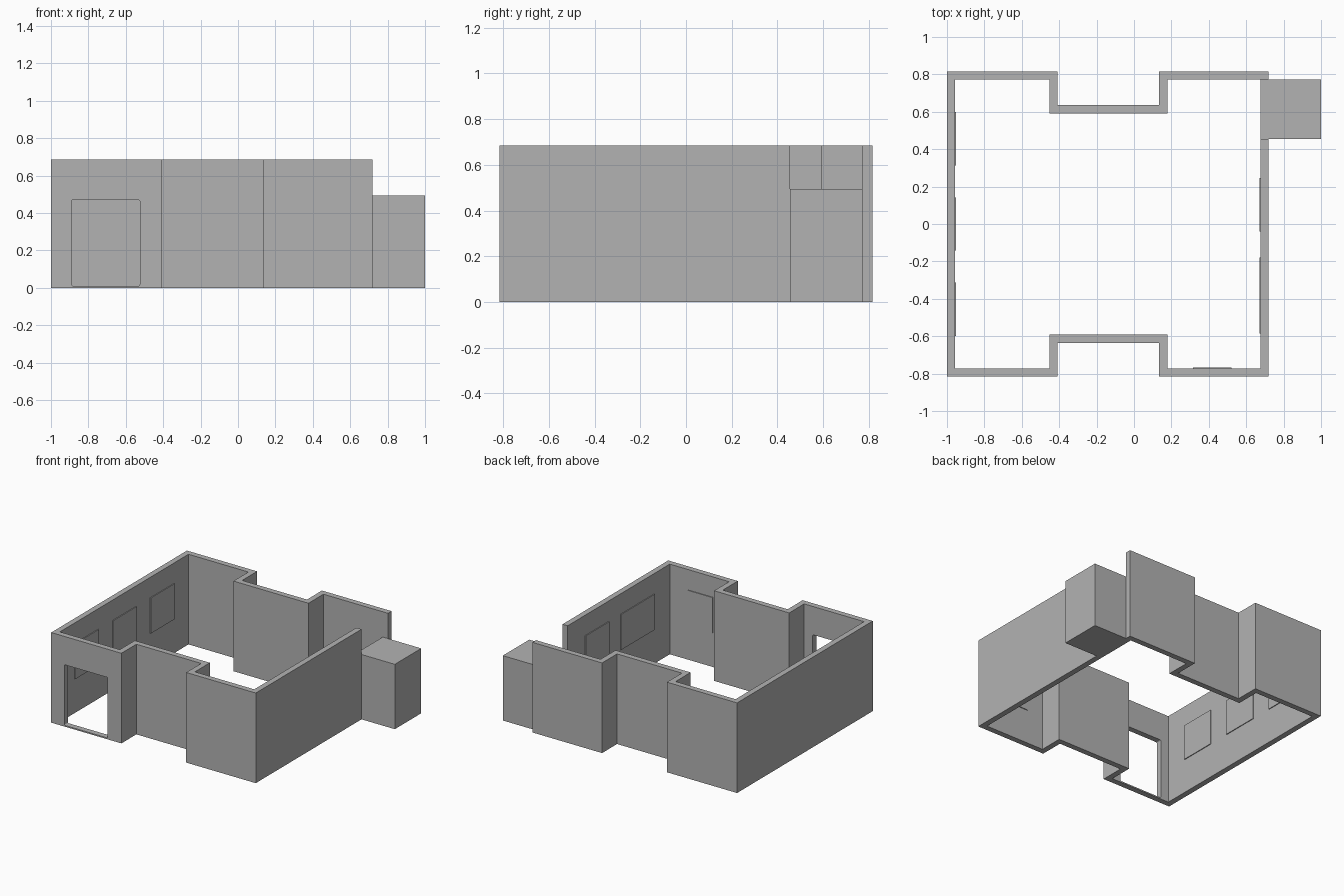
import bpy, bmesh

cube = bpy.data.objects.get("Cube")
if cube:
    bpy.data.objects.remove(cube, do_unlink=True)

T = 0.043          # wall thickness
H = 0.685          # wall height
E, N = 0.72, 0.815  # outer faces of the east and north walls
BOX_Y = 0.455      # where the side block starts

grey = bpy.data.materials.new("plaster grey")
grey.use_nodes = True
colour = (0.45, 0.45, 0.45, 1)
grey.diffuse_color = colour
grey.node_tree.nodes["Principled BSDF"].inputs["Base Color"].default_value = colour


def add_object(name, bm):
    bmesh.ops.recalc_face_normals(bm, faces=bm.faces)
    mesh = bpy.data.meshes.new(name)
    bm.to_mesh(mesh)
    bm.free()
    mesh.materials.append(grey)
    obj = bpy.data.objects.new(name, mesh)
    bpy.context.collection.objects.link(obj)
    return obj


def box(name, x, y, z, bevel=0):
    bm = bmesh.new()
    bmesh.ops.create_cube(bm, size=1)
    for v in bm.verts:
        v.co = [lo + (c + 0.5) * (hi - lo) for c, (lo, hi) in zip(v.co, (x, y, z))]
    if bevel:
        along_y = [e for e in bm.edges if abs(e.verts[0].co.y - e.verts[1].co.y) > 0.01]
        bmesh.ops.bevel(bm, geom=along_y, offset=bevel, segments=3, profile=0.5, affect='EDGES')
    return add_object(name, bm)


# Outline of the back half, west to east, with a recess in the middle
def half_outline(d):
    return [(-1 + d, N - d), (-0.41 - d, N - d), (-0.41 - d, 0.635 - d),
            (0.135 + d, 0.635 - d), (0.135 + d, N - d), (E - d, N - d)]


# Full wall run, mirrored to the front, left open beside the side block
def wall_run(d):
    back = half_outline(d)
    front = [(x, -y) for x, y in reversed(back)]
    return [(E - d, BOX_Y)] + front + back[:-1] + [(E, N - d)]


bm = bmesh.new()
ring = wall_run(0) + wall_run(T)[::-1]
floor_face = bm.faces.new([bm.verts.new((x, y, 0)) for x, y in ring])
grown = bmesh.ops.extrude_face_region(bm, geom=[floor_face], use_keep_orig=True)
for v in grown["geom"]:
    if isinstance(v, bmesh.types.BMVert):
        v.co.z = H
walls = add_object("walls", bm)

# Doorway through the front wall
cutter = box("doorway_cutter", (-0.89, -0.525), (-0.9, -0.7), (0.01, 0.47), 0.008)
cutter.hide_render = True
cutter.hide_viewport = True
cut = walls.modifiers.new("doorway", 'BOOLEAN')
cut.operation = 'DIFFERENCE'
cut.solver = 'EXACT'
cut.object = cutter

# Solid block filling the gap in the side wall
box("side_block", (E - T, 1.0), (BOX_Y, N - T), (0, 0.493))

# Thin window panels on the inner wall faces
PROUD = 0.006
WINDOW_Z = (0.26, 0.53)
for i, mid in enumerate((-0.455, 0, 0.455)):
    box(f"right_window_{i + 1}", (-1 + T - 0.002, -1 + T + PROUD),
        (mid - 0.143, mid + 0.143), WINDOW_Z)
for i, span in enumerate(((-0.585, -0.18), (-0.04, 0.245))):
    box(f"left_window_{i + 1}", (E - T - PROUD, E - T + 0.002), span, WINDOW_Z)
box("front_window", (0.315, 0.52), (-N + T - 0.002, -N + T + PROUD), WINDOW_Z)
